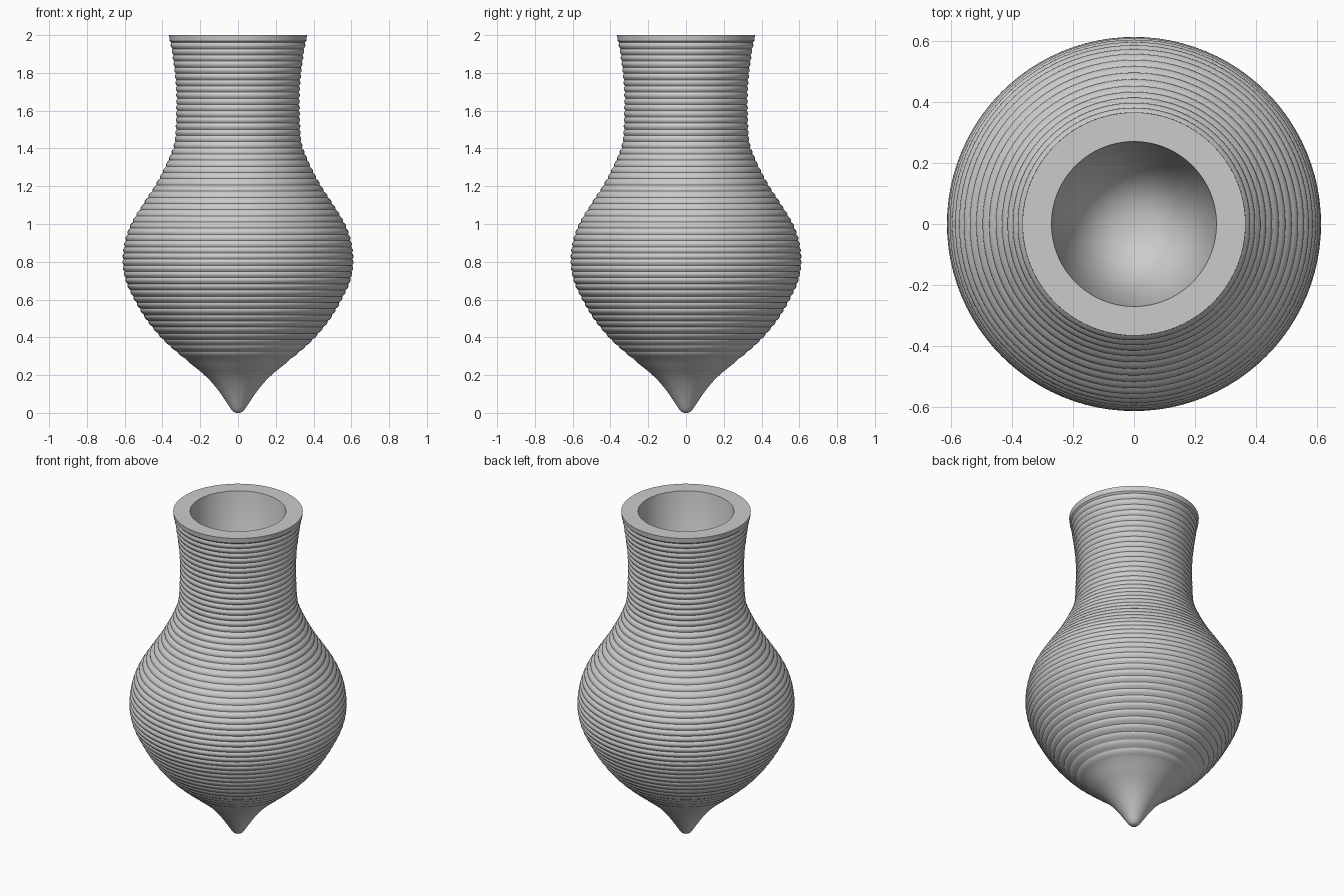
import bpy, bmesh, math

if "Cube" in bpy.data.objects:
    bpy.data.objects.remove(bpy.data.objects["Cube"])

SEGMENTS = 96
RING = 0.0325        # height of one clay coil
DEPTH = 0.007        # groove depth between coils

# Smooth outer silhouette: (radius, height)
KEYS = [(0.0, 0.0), (0.022, 0.004), (0.042, 0.028), (0.09, 0.10), (0.165, 0.19),
        (0.29, 0.292), (0.40, 0.39), (0.49, 0.50), (0.555, 0.61), (0.595, 0.70),
        (0.611, 0.79), (0.601, 0.90), (0.567, 1.0), (0.507, 1.10), (0.442, 1.20),
        (0.388, 1.30), (0.345, 1.40), (0.333, 1.46), (0.327, 1.60), (0.327, 1.70),
        (0.335, 1.80), (0.348, 1.90), (0.365, 2.0)]


def radius_at(z):
    """Catmull-style interpolation of the silhouette radius."""
    i = max(k for k in range(len(KEYS) - 1) if KEYS[k][1] <= z + 1e-9)
    (r0, z0), (r1, z1) = KEYS[i], KEYS[i + 1]

    def slope(k):
        a, b = KEYS[max(k - 1, 0)], KEYS[min(k + 1, len(KEYS) - 1)]
        return (b[0] - a[0]) / (b[1] - a[1])
    h = z1 - z0
    t = (z - z0) / h
    return ((2*t**3 - 3*t**2 + 1) * r0 + (t**3 - 2*t**2 + t) * h * slope(i)
            + (3*t**2 - 2*t**3) * r1 + (t**3 - t**2) * h * slope(i + 1))


# Pointed foot, kept smooth
profile = [(0.0, 0.0), (0.014, 0.001), (0.024, 0.006), (0.034, 0.016)]
profile += [(radius_at(z), z) for z in (0.03, 0.06, 0.10, 0.14, 0.18, 0.22, 0.26)]

# Coiled body and neck: rounded bands with a sharp groove between them
start, stop, steps = 0.29, 1.96, 6
rings = round((stop - start) / RING)
for k in range(rings * steps + 1):
    z = start + (stop - start) * k / (rings * steps)
    bump = abs(math.sin(math.pi * k / steps))
    profile.append((radius_at(z) - DEPTH * (1 - bump) + 0.001, z))

# Plain lip, flat rim, and tapering hollow
profile += [(0.362, 1.97), (0.365, 2.0), (0.27, 2.0), (0.0, 0.04)]

# Lathe the profile
bm = bmesh.new()
verts = [bm.verts.new((r, 0, z)) for r, z in profile]
edges = [bm.edges.new(pair) for pair in zip(verts, verts[1:])]
bmesh.ops.spin(bm, geom=verts + edges, cent=(0, 0, 0), axis=(0, 0, 1),
               angle=math.tau, steps=SEGMENTS, use_merge=True)
bmesh.ops.remove_doubles(bm, verts=bm.verts, dist=1e-5)
bmesh.ops.recalc_face_normals(bm, faces=bm.faces)
mesh = bpy.data.meshes.new("coiled_vase")
bm.to_mesh(mesh)
bm.free()

vase = bpy.data.objects.new("coiled_vase", mesh)
bpy.context.collection.objects.link(vase)
bpy.context.view_layer.objects.active = vase
vase.select_set(True)
bpy.ops.object.shade_smooth_by_angle(angle=math.radians(30))
